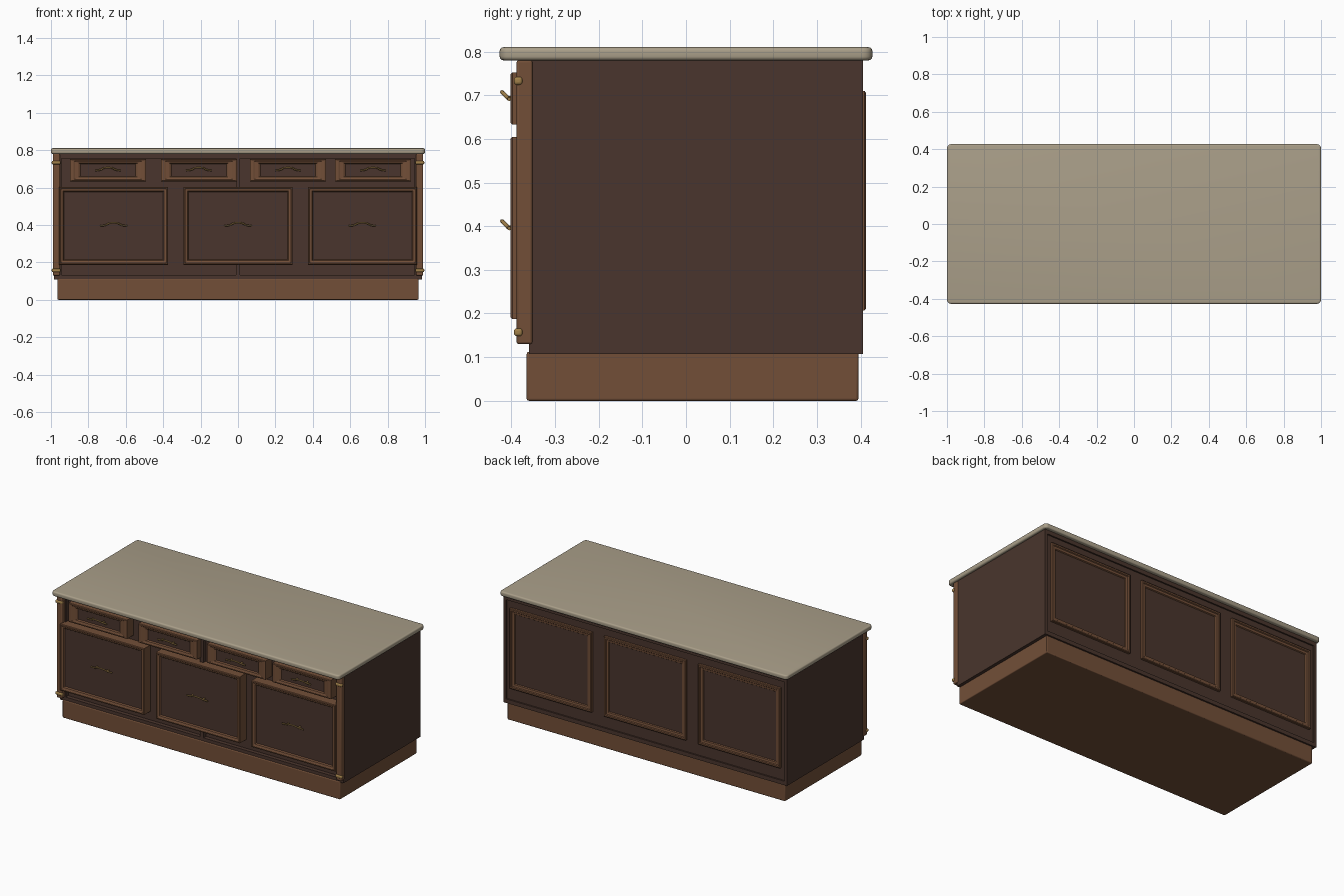
import bpy, bmesh
from math import radians

if "Cube" in bpy.data.objects:
    bpy.data.objects.remove(bpy.data.objects["Cube"])


def material(name, rgb):
    m = bpy.data.materials.new(name)
    m.diffuse_color = (*rgb, 1)
    m.use_nodes = True
    m.node_tree.nodes["Principled BSDF"].inputs["Base Color"].default_value = m.diffuse_color
    return m


WOOD = material("wood", (0.17, 0.078, 0.039))
DARK = material("dark_wood", (0.068, 0.036, 0.026))
STONE = material("stone", (0.40, 0.345, 0.25))
BRASS = material("brass", (0.36, 0.22, 0.07))


def finish(name, bm, mats):
    bmesh.ops.recalc_face_normals(bm, faces=bm.faces)
    me = bpy.data.meshes.new(name)
    bm.to_mesh(me)
    bm.free()
    ob = bpy.data.objects.new(name, me)
    bpy.context.collection.objects.link(ob)
    for m in mats:
        me.materials.append(m)
    return ob


def smooth(ob):
    bpy.ops.object.select_all(action='DESELECT')
    ob.select_set(True)
    bpy.context.view_layer.objects.active = ob
    bpy.ops.object.shade_smooth_by_angle(angle=radians(35))


def box(name, x, y, z, mat, bevel=0.0, segments=3):
    bm = bmesh.new()
    bmesh.ops.create_cube(bm, size=1)
    for v in bm.verts:
        v.co = [a + (c + 0.5) * (b - a) for c, (a, b) in zip(v.co, (x, y, z))]
    ob = finish(name, bm, [mat])
    if bevel:
        mod = ob.modifiers.new("bevel", 'BEVEL')
        mod.width, mod.segments = bevel, segments
        smooth(ob)
    return ob


def panel(name, x, z, profile, stretch=1.0):
    """Mitred frame: profile is (inset, y) from the back edge inwards to the field."""
    bm = bmesh.new()
    rings = []
    for inset, y in profile:
        i, k = inset * stretch, inset
        rings.append([bm.verts.new(p) for p in (
            (x[0] + i, y, z[0] + k), (x[1] - i, y, z[0] + k),
            (x[1] - i, y, z[1] - k), (x[0] + i, y, z[1] - k))])
    for a, b in zip(rings, rings[1:]):
        for n in range(4):
            m = (n + 1) % 4
            bm.faces.new((a[n], a[m], b[m], b[n]))
    bm.faces.new(rings[0][::-1])
    bm.faces.new(rings[-1]).material_index = 1
    return finish(name, bm, [WOOD, DARK])


def handle(name, x, z, half):
    """Arched pull, tilted up and forward, with flat ends."""
    cu = bpy.data.curves.new(name, 'CURVE')
    cu.dimensions = '3D'
    cu.bevel_depth, cu.bevel_resolution, cu.resolution_u = 0.0045, 2, 6
    cu.use_fill_caps = True
    sp = cu.splines.new('BEZIER')
    pts = [(-1, -0.405, -0.008), (-0.6, -0.409, -0.004), (-0.3, -0.419, 0.006),
           (0.3, -0.419, 0.006), (0.6, -0.409, -0.004), (1, -0.405, -0.008)]
    sp.bezier_points.add(len(pts) - 1)
    for b, (u, y, dz) in zip(sp.bezier_points, pts):
        b.co = (x + u * half, y, z + dz)
        b.handle_left_type = b.handle_right_type = 'AUTO'
    cu.materials.append(BRASS)
    ob = bpy.data.objects.new(name, cu)
    bpy.context.collection.objects.link(ob)
    # posts reaching back to the panel
    for s in (-1, 1):
        px = x + s * half * 0.55
        box(name + "_post", (px - 0.004, px + 0.004), (-0.411, -0.386),
            (z - 0.009, z - 0.001), BRASS)


# countertop with rounded corners and rounded edge
top = box("countertop", (-1, 1), (-0.427, 0.427), (0.78, 0.81), STONE)
bm = bmesh.new()
bm.from_mesh(top.data)
upright = [e for e in bm.edges if abs(e.verts[0].co.z - e.verts[1].co.z) > 0.01]
bmesh.ops.bevel(bm, geom=upright, offset=0.022, segments=5, affect='EDGES', profile=0.5)
rims = [e for e in bm.edges if abs(e.verts[0].co.z - e.verts[1].co.z) < 1e-4]
bmesh.ops.bevel(bm, geom=rims, offset=0.009, segments=4, affect='EDGES', profile=0.5)
bm.to_mesh(top.data)
bm.free()
smooth(top)

# plinth and carcass
box("plinth", (-0.965, 0.965), (-0.365, 0.395), (0, 0.112), WOOD, 0.005)
box("carcass", (-0.97, 0.97), (-0.335, 0.396), (0.107, 0.78), DARK)
for s in (-1, 1):
    xs = sorted((s * 0.968, s * 0.985))
    box("side_panel", xs, (-0.36, 0.405), (0.107, 0.78), DARK)
    xs = sorted((s * 0.945, s * 0.97))
    box("front_stile", xs, (-0.36, -0.33), (0.107, 0.78), DARK)
    # corner post with brass bands
    xs = sorted((s * 0.952, s * 0.99))
    box("corner_post", xs, (-0.388, -0.352), (0.13, 0.78), WOOD, 0.005)
    xs = sorted((s * 0.949, s * 0.996))
    for z in (0.157, 0.733):
        box("post_band", xs, (-0.394, -0.375), (z - 0.009, z + 0.009), BRASS, 0.006)
box("centre_stile", (-0.012, 0.012), (-0.36, -0.33), (0.107, 0.78), DARK)
for z in ((0.107, 0.132), (0.755, 0.78)):
    box("front_rail", (-0.95, 0.95), (-0.36, -0.33), z, DARK)
    box("back_rail", (-0.97, 0.97), (0.39, 0.405), z, DARK)

# three large fronts and the three back panels
front = [(0, -0.333), (0, -0.398), (0.004, -0.402), (0.009, -0.402),
         (0.012, -0.399), (0.022, -0.396), (0.027, -0.388)]
back = [(0, 0.395), (0, 0.409), (0.004, 0.412), (0.013, 0.412),
        (0.017, 0.407), (0.03, 0.405), (0.034, 0.399)]
for c in (-0.665, 0, 0.665):
    panel("large_front", (c - 0.292, c + 0.292), (0.187, 0.604), front)
    handle("large_handle", c, 0.403, 0.073)
    b = c * 0.985
    panel("back_panel", (b - 0.285, b + 0.285), (0.207, 0.71), back)

# four drawers
for c in (-0.695, -0.209, 0.267, 0.722):
    panel("drawer_front", (c - 0.203, c + 0.203), (0.633, 0.752), front, 2.1)
    handle("drawer_handle", c, 0.699, 0.067)
